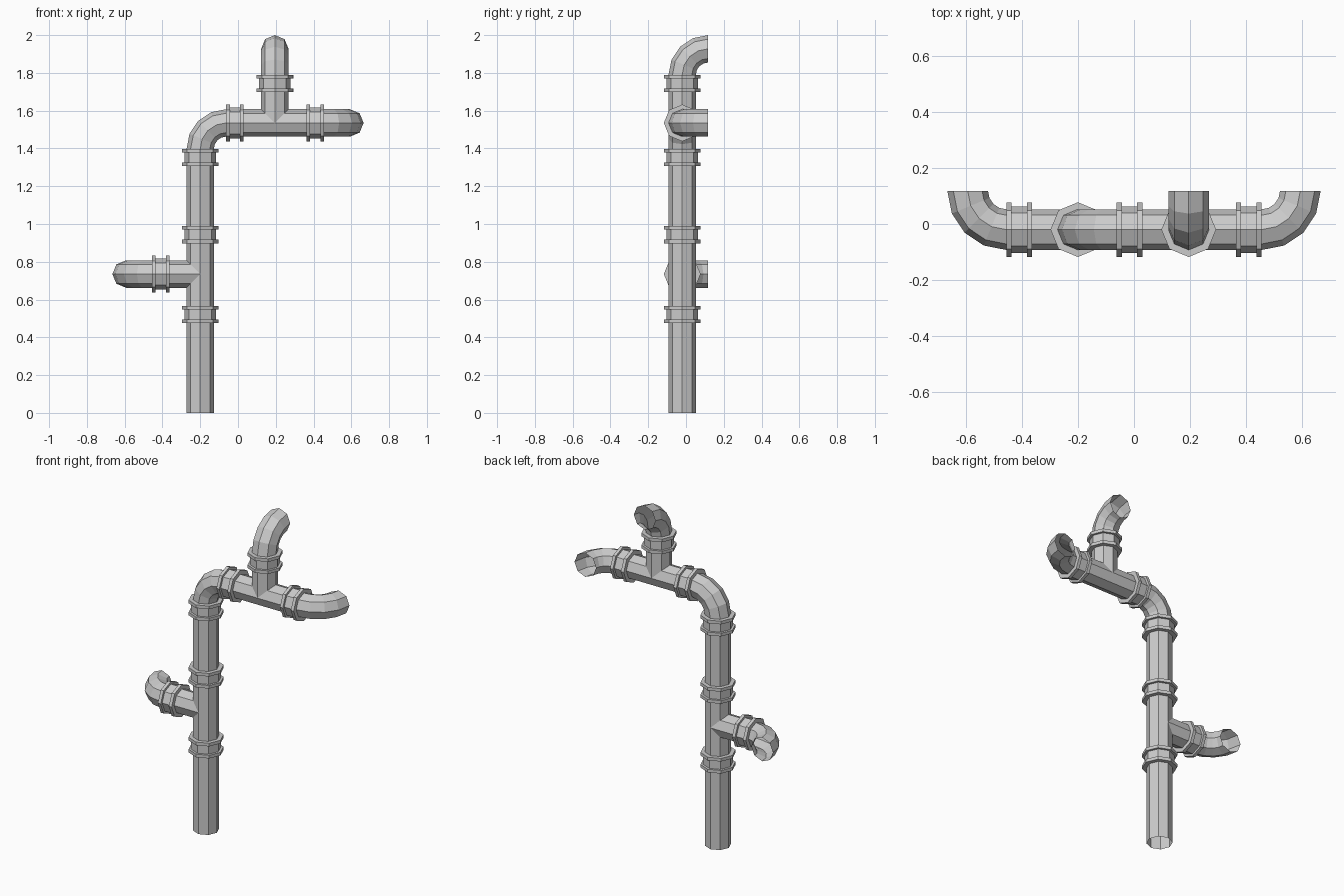
import bpy, bmesh
from math import pi, sin, cos
from mathutils import Vector

if "Cube" in bpy.data.objects:
    bpy.data.objects.remove(bpy.data.objects["Cube"])

SIDES, R, BEND = 8, 0.0725, 0.1375
Y = -0.02                      # depth of the pipe axis
RISER_X, BAR_Z = -0.2, 1.535
TEE_X, TEE_Z = 0.195, 0.735
X, Yd, Z = Vector((1, 0, 0)), Vector((0, 1, 0)), Vector((0, 0, 1))


def loft(name, rings):
    """Skin a list of octagonal rings, leaving the ends open."""
    bm = bmesh.new()
    rows = [[bm.verts.new(p) for p in ring] for ring in rings]
    for a, b in zip(rows, rows[1:]):
        for i in range(SIDES):
            j = (i + 1) % SIDES
            bm.faces.new((a[i], a[j], b[j], b[i]))
    me = bpy.data.meshes.new(name)
    bm.to_mesh(me)
    bm.free()
    ob = bpy.data.objects.new(name, me)
    bpy.context.collection.objects.link(ob)
    return ob


def offsets(u, v, r):
    return [r * (u * cos(2 * pi * i / SIDES) + v * sin(2 * pi * i / SIDES))
            for i in range(SIDES)]


def frame(t):
    u = X if abs(t.x) < 0.5 else Z
    return u, t.cross(u)


def pipe(name, start, direction, legs, mitre=None):
    """Straight runs each followed by a 90 degree bend: legs = [(length, new direction)]."""
    p, t = start.copy(), direction
    offs = offsets(*frame(t), R)
    # a mitred start follows the surface of the pipe it branches from
    rings = [[p + o + (t * abs(o.dot(mitre)) if mitre else Vector()) for o in offs]]
    for length, new in legs:
        p = p + t * length
        rings.append([p + o for o in offs])
        if new is None:
            continue
        centre = p + new * BEND
        for k in range(1, 5):
            a = k * pi / 8
            q = centre + BEND * (t * sin(a) - new * cos(a))
            rot = t.rotation_difference(t * cos(a) + new * sin(a))
            rings.append([q + rot @ o for o in offs])
        rot = t.rotation_difference(new)
        offs = [rot @ o for o in offs]
        p, t = centre + t * BEND, new
    return loft(name, rings)


def coupling(name, centre, axis):
    """Hub with a thin flange at each end."""
    hub, lip, h, w = 0.083, 0.0975, 0.046, 0.019
    prof = [(-h, R), (-h, lip), (-h + w, lip), (-h + w, hub),
            (h - w, hub), (h - w, lip), (h, lip), (h, R)]
    u, v = frame(axis)
    loft(name, [[centre + axis * d + o for o in offsets(u, v, r)] for d, r in prof])


# Main run: riser, elbow, top bar and the elbow turning to the back
bar_start = RISER_X + BEND
pipe("main_pipe", Vector((RISER_X, Y, 0)), Z,
     [(BAR_Z - BEND, X), (0.455 - bar_start, Yd)])

# Side branch and top branch, both turning to the back
pipe("side_branch", Vector((RISER_X, Y, TEE_Z)), -X, [(0.455 + RISER_X, Yd)], Z)
pipe("top_branch", Vector((TEE_X, Y, BAR_Z)), Z, [(2 - R - BEND - BAR_Z, Yd)], X)

# Couplings
for i, z in enumerate((0.521, 0.944, 1.352)):
    coupling(f"riser_coupling_{i + 1}", Vector((RISER_X, Y, z)), Z)
for i, x in enumerate((-0.0165, 0.409)):
    coupling(f"bar_coupling_{i + 1}", Vector((x, Y, BAR_Z)), X)
coupling("side_coupling", Vector((-0.409, Y, TEE_Z)), X)
coupling("top_coupling", Vector((TEE_X, Y, 1.744)), Z)
